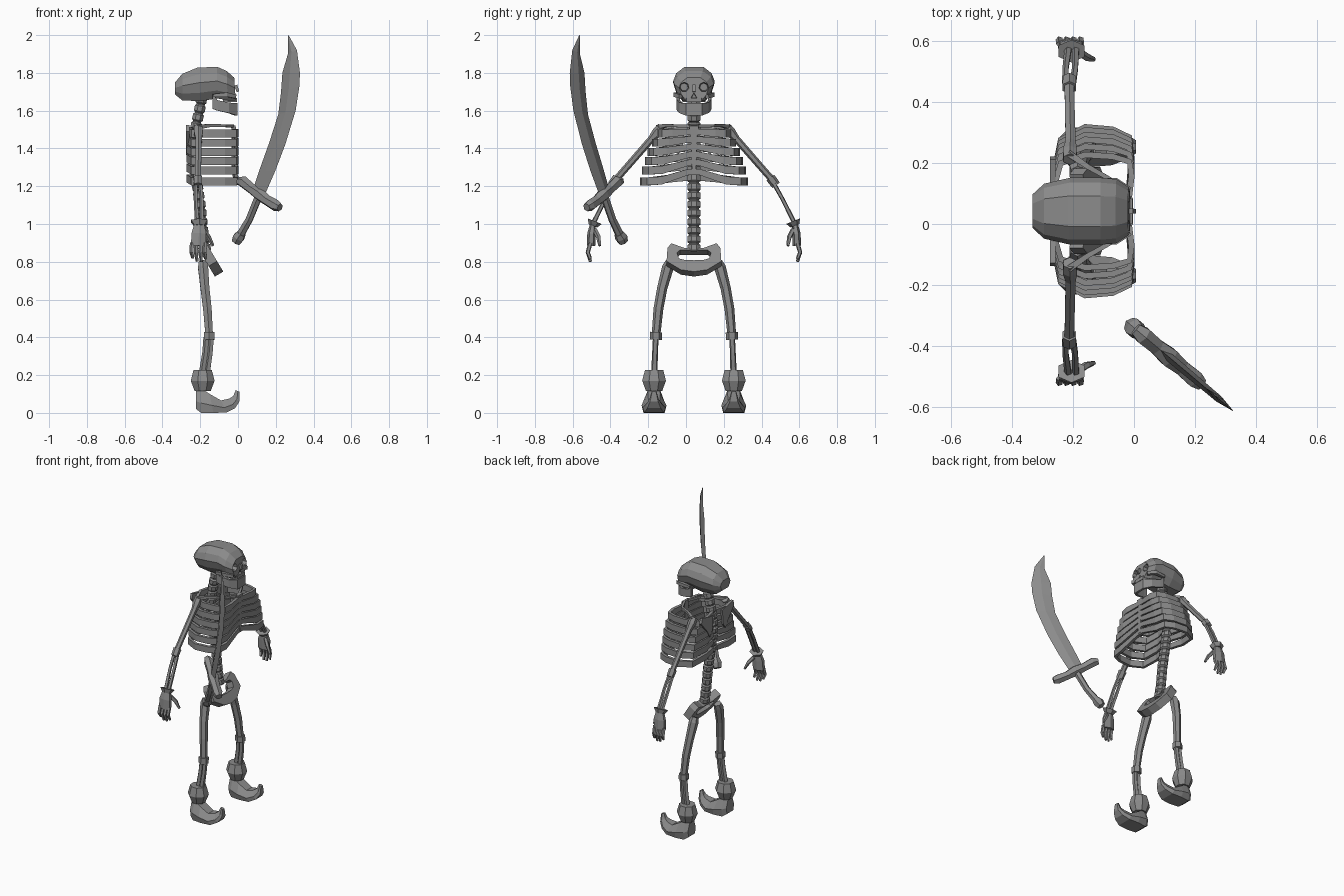
import bpy, bmesh, math
from mathutils import Vector as V

C = 0.042  # body centre line in y; the figure faces +x
grey = bpy.data.materials.new("grey")
grey.diffuse_color = (0.26, 0.26, 0.26, 1)


def loft(name, rings, closed=False):
    """Skin a list of equal-length point rings, capping the ends."""
    bm = bmesh.new()
    vs = [[bm.verts.new(p) for p in r] for r in rings]
    n, m = len(rings[0]), len(rings)
    for i in range(m if closed else m - 1):
        a, b = vs[i], vs[(i + 1) % m]
        for j in range(n):
            k = (j + 1) % n
            bm.faces.new((a[j], a[k], b[k], b[j]))
    if not closed:
        bm.faces.new(vs[0])
        bm.faces.new(vs[-1])
    bmesh.ops.recalc_face_normals(bm, faces=bm.faces)
    me = bpy.data.meshes.new(name)
    bm.to_mesh(me)
    bm.free()
    me.materials.append(grey)
    ob = bpy.data.objects.new(name, me)
    bpy.context.collection.objects.link(ob)
    return ob


def tube(name, path, radii, sides=6, ref=(1, 0, 0), flat=1.0):
    """Tube along a path; radius along ref, radius * flat across it."""
    pts = [V(p) for p in path]
    rings = []
    for i, p in enumerate(pts):
        t = (pts[min(i + 1, len(pts) - 1)] - pts[max(i - 1, 0)]).normalized()
        u = V(ref)
        u = (u - t * t.dot(u)).normalized()
        v = t.cross(u)
        ang = [math.tau * (j + 0.5) / sides for j in range(sides)]
        rings.append([p + (u * math.cos(a) + v * math.sin(a) * flat) * radii[i] for a in ang])
    return loft(name, rings)


def band(name, half, thick):
    """Upright strip through (x, y, z, height) points, mirrored over the centre line."""
    pts = half + [(x, -y, z, h) for x, y, z, h in reversed(half)]
    rings = []
    for i, (x, y, z, h) in enumerate(pts):
        a, b = pts[max(i - 1, 0)], pts[min(i + 1, len(pts) - 1)]
        n = V((a[1] - b[1], b[0] - a[0], 0)).normalized() * thick / 2
        p = V((x, y + C, z))
        up = V((0, 0, h / 2))
        rings.append([p + n + up, p - n + up, p - n - up, p + n - up])
    return loft(name, rings)


def hull(name, y, sections, profile):
    """Symmetric body: sections (x low, z low, x high, z high, half width)."""
    rings = []
    for xb, zb, xt, zt, w in sections:
        side = [(xb + (xt - xb) * t, w * f, zb + (zt - zb) * t) for t, f in profile]
        rings.append([V((a, y + b, c)) for a, b, c in side] +
                     [V((a, y - b, c)) for a, b, c in reversed(side)])
    return loft(name, rings)


# skull with eye sockets and nose opening
skull = hull("skull", C, [
    (-0.333, 1.685, -0.333, 1.75, 0.055), (-0.295, 1.655, -0.295, 1.795, 0.09),
    (-0.20, 1.65, -0.215, 1.828, 0.11), (-0.11, 1.665, -0.11, 1.832, 0.11),
    (-0.055, 1.655, -0.06, 1.81, 0.105), (-0.012, 1.655, -0.02, 1.775, 0.078)],
    [(0, .55), (.25, .85), (.55, 1), (.8, .85), (1, .45)])
cutters = [("eye_socket_cutter", s * 0.052, 1.725, 0.03, 7) for s in (-1, 1)]
cutters.append(("nose_cutter", 0, 1.677, 0.02, 3))
for name, y, z, r, n in cutters:
    cut = loft(name, [[V((x, C + y + q * math.sin(math.tau * j / n), z + q * math.cos(math.tau * j / n)))
                       for j in range(n)] for x, q in ((0.02, r), (-0.06, r * 0.7))])
    cut.hide_render = True
    cut.hide_viewport = True
    mod = skull.modifiers.new(name, 'BOOLEAN')
    mod.operation = 'DIFFERENCE'
    mod.solver = 'EXACT'
    mod.object = cut
tube("nose_bridge", [(-0.012, C, 1.735), (0.0, C, 1.70)], [0.012, 0.01], 4)
hull("upper_teeth", C, [(-0.08, 1.645, -0.08, 1.67, 0.06), (-0.005, 1.645, -0.005, 1.668, 0.04)],
     [(0, 1), (1, 1)])
band("jaw", [(-0.135, 0.085, 1.65, 0.08), (-0.11, 0.082, 1.628, 0.055),
             (-0.05, 0.07, 1.615, 0.055), (-0.01, 0.04, 1.607, 0.066)], 0.016)
for s in (-1, 1):
    tube("cheekbone", [(-0.13, C + s * 0.098, 1.68), (-0.06, C + s * 0.098, 1.685),
                       (-0.015, C + s * 0.07, 1.675)], [0.012, 0.016, 0.014], 4, (0, 0, 1))

# spine, with every vertebra flaring and pinching
key = [(-0.17, 0.85), (-0.185, 0.95), (-0.20, 1.1), (-0.222, 1.25), (-0.24, 1.4),
       (-0.222, 1.52), (-0.20, 1.62), (-0.19, 1.68)]


def spine_x(z):
    for (x0, z0), (x1, z1) in zip(key, key[1:]):
        if z <= z1:
            return x0 + (x1 - x0) * (z - z0) / (z1 - z0)
    return key[-1][0]


path, radii = [], []
for i in range(18):
    for f, r in ((0.05, 0.028), (0.2, 0.037), (0.8, 0.037), (0.95, 0.028)):
        z = 0.85 + 0.83 * (i + f) / 18
        path.append((spine_x(z), C, z))
        radii.append(r)
tube("spine", path, radii, 8, (0, 1, 0), 0.85)

# rib cage
widths = [0.185, 0.212, 0.235, 0.25, 0.266, 0.276]
heights = [1.478, 1.43, 1.382, 1.333, 1.283, 1.226]
plan = [(-0.245, .08), (-0.262, .45), (-0.24, .85), (-0.16, 1), (-0.07, .97),
        (-0.015, .88), (-0.008, .62), (-0.02, .1)]
for i, (w, z) in enumerate(zip(widths, heights)):
    rise = [0.02, 0.015, 0, 0, 0, 0, 0.004, 0.01 + 0.008 * i]
    band("rib", [(x, w * f, z + d, 0.042 if f > 0.3 else 0.032)
                 for (x, f), d in zip(plan, rise)], 0.02)
hull("breastbone", C, [(-0.034, 1.27, -0.034, 1.525, 0.022), (-0.008, 1.27, -0.012, 1.52, 0.02)],
     [(0, .5), (.75, .8), (1, 1.3)])

# pelvis: a ring tilted forward and down
outer = [(-.14, .86), (-.12, .885), (-.05, .86), (.05, .86), (.12, .885), (.14, .86),
         (.145, .79), (.07, .745), (0, .735), (-.07, .745), (-.145, .79)]
inner = [(-.09, .835), (-.075, .848), (-.04, .85), (.04, .85), (.075, .848), (.09, .835),
         (.08, .805), (.05, .797), (0, .795), (-.05, .797), (-.08, .805)]


def pelvis_ring(pts, o):
    return [V((-0.19 + (0.885 - z) * 0.6 + 0.86 * o, C + y, z + 0.5 * o)) for y, z in pts]


loft("pelvis", [pelvis_ring(outer, .026), pelvis_ring(outer, -.026),
                pelvis_ring(inner, -.026), pelvis_ring(inner, .026)], closed=True)

for s in (-1, 1):
    def P(x, y, z):
        return (x, C + s * y, z)

    # shoulder
    tube("collarbone", [P(-0.03, 0.02, 1.518), P(-0.07, 0.10, 1.52), P(-0.15, 0.145, 1.522),
                        P(-0.215, 0.19, 1.512)], [0.012, 0.01, 0.012, 0.016], 4, (0, 0, 1))
    blade = [(.05, 1.50), (.17, 1.525), (.18, 1.49), (.12, 1.42), (.085, 1.365), (.06, 1.40)]
    loft("shoulder_blade", [[V(P(x, y, z)) for y, z in blade] for x in (-0.275, -0.258)])

    # arm
    tube("upper_arm", [P(-0.21, 0.17, 1.515), P(-0.21, 0.195, 1.485), P(-0.208, 0.225, 1.45),
                       P(-0.212, 0.40, 1.25), P(-0.212, 0.425, 1.22)],
         [0.024, 0.027, 0.019, 0.018, 0.022], 6)
    tube("elbow", [P(-0.212, 0.405, 1.245), P(-0.212, 0.435, 1.205)], [0.026, 0.024], 6)
    for dx in (-0.012, 0.012):
        tube("forearm", [P(-0.212 + dx, 0.42, 1.22), P(-0.208 + dx * 1.3, 0.47, 1.13),
                         P(-0.203 + dx, 0.535, 1.0)], [0.012, 0.011, 0.013], 5)

    # hand
    tube("wrist", [P(-0.205, 0.525, 1.015), P(-0.205, 0.535, 0.99)], [0.05, 0.03], 6, flat=0.8)
    tube("palm", [P(-0.205, 0.535, 1.0), P(-0.207, 0.542, 0.95), P(-0.21, 0.545, 0.885)],
         [0.03, 0.045, 0.045], 6, flat=0.5)
    for k in range(4):
        x = -0.243 + 0.023 * k
        end = (0.82, 0.802, 0.80, 0.815)[k]
        tube("finger", [P(x, 0.548, 0.90), P(x - 0.002, 0.562, 0.85), P(x + 0.004, 0.548, end)],
             [0.012, 0.012, 0.008], 5)
    tube("thumb", [P(-0.185, 0.525, 0.97), P(-0.155, 0.505, 0.93), P(-0.132, 0.498, 0.885)],
         [0.013, 0.013, 0.008], 5, (0, 1, 0))

    # leg
    tube("thigh", [P(-0.185, 0.125, 0.80), P(-0.185, 0.138, 0.77), P(-0.175, 0.168, 0.66),
                   P(-0.162, 0.188, 0.55), P(-0.153, 0.20, 0.42)],
         [0.025, 0.031, 0.027, 0.026, 0.023], 6)
    tube("knee", [P(-0.153, 0.20, 0.428), P(-0.153, 0.202, 0.388)], [0.032, 0.032], 6)
    for dx in (-0.013, 0.013):
        tube("shin", [P(-0.154 + dx, 0.202, 0.40), P(-0.16 + dx, 0.206, 0.32),
                      P(-0.178 + dx, 0.21, 0.20)], [0.016, 0.016, 0.018], 5)

    # boot
    tube("boot_cuff", [P(-0.187, 0.211, 0.228), P(-0.187, 0.211, 0.17), P(-0.187, 0.211, 0.115)],
         [0.052, 0.068, 0.046], 8)
    hull("boot", C + s * 0.211, [
        (-0.222, 0.02, -0.222, 0.125, 0.042), (-0.195, 0.0, -0.195, 0.13, 0.058),
        (-0.13, 0.0, -0.15, 0.10, 0.066), (-0.06, 0.002, -0.09, 0.066, 0.06),
        (-0.015, 0.025, -0.045, 0.076, 0.042), (0.007, 0.06, -0.025, 0.09, 0.025),
        (0.007, 0.112, -0.012, 0.12, 0.012)], [(0, .85), (.4, 1), (1, .5)])


# sword, standing in an upright slanted plane
N = V((0.85, 1, 0)) / 1.312


def S(x, z, o=0):
    return V((x, -0.34 - 0.84 * x, z)) + N * o


edges = [(.075, 1.17, .14, 1.15), (.115, 1.29, .197, 1.28), (.165, 1.43, .25, 1.42),
         (.213, 1.58, .305, 1.60), (.228, 1.70, .325, 1.73), (.235, 1.80, .328, 1.80),
         (.264, 1.90, .312, 1.92), (.264, 1.998, .268, 2.0)]
loft("sword_blade", [[S(a, b), S((a + c) / 2, (b + d) / 2, t), S(c, d), S((a + c) / 2, (b + d) / 2, -t)]
                     for (a, b, c, d), t in zip(edges, (.014, .014, .013, .012, .012, .011, .008, .001))])
tube("sword_guard", [S(0.005, 1.228), S(0.03, 1.222), S(0.075, 1.185), S(0.115, 1.158),
                     S(0.155, 1.125), S(0.20, 1.098), S(0.222, 1.088)],
     [0.022, 0.032, 0.029, 0.036, 0.029, 0.032, 0.022], 6, N)
tube("sword_grip", [S(0.115, 1.16), S(0.06, 1.025), S(0.008, 0.935)], [0.022, 0.021, 0.024], 6, N)
tube("sword_pommel", [S(0.018, 0.95), S(0.003, 0.928), S(-0.010, 0.903)], [0.026, 0.034, 0.026], 6, N)
